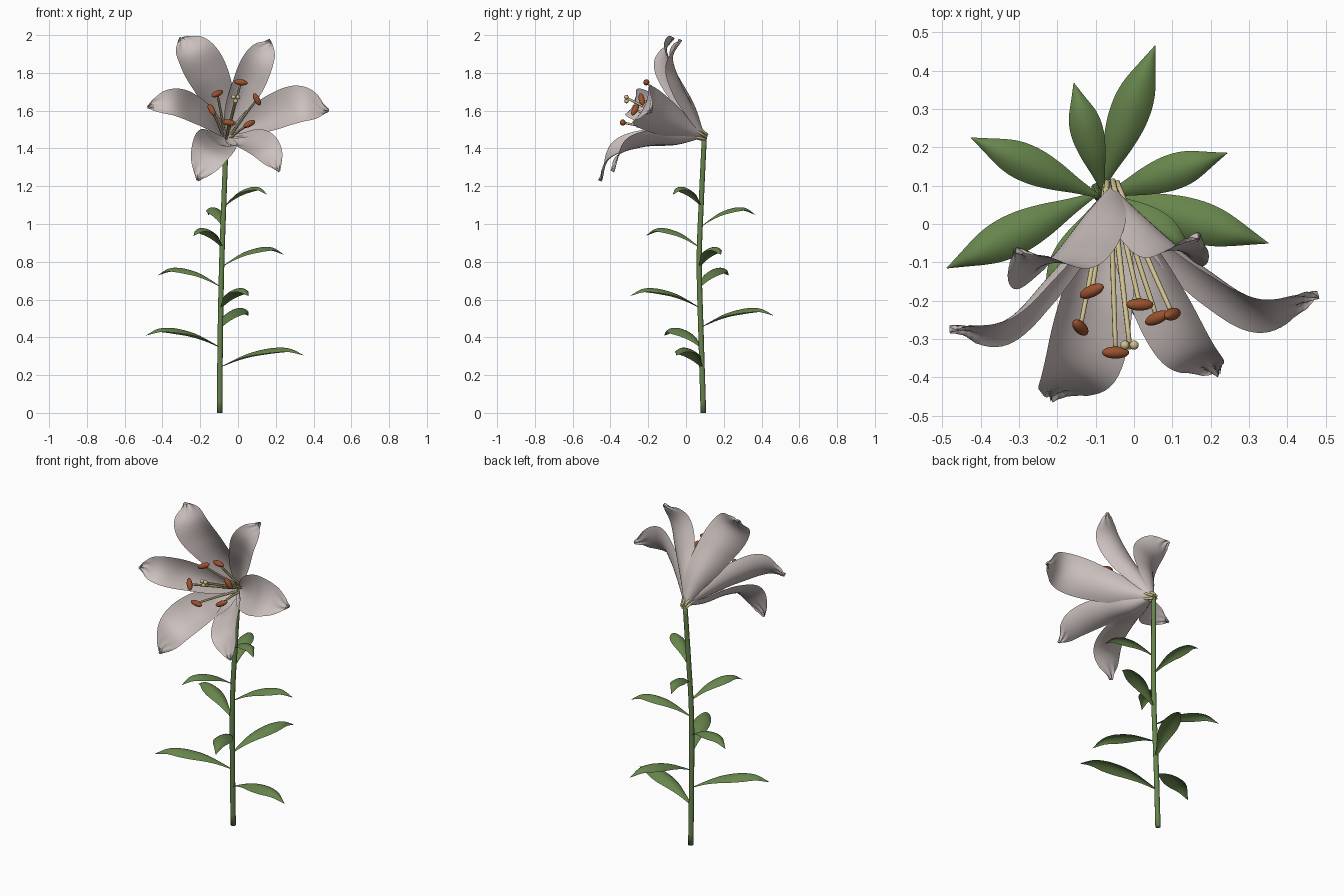
import bpy, bmesh, math
from mathutils import Vector

if "Cube" in bpy.data.objects:
    bpy.data.objects.remove(bpy.data.objects["Cube"])


def material(name, rgb):
    m = bpy.data.materials.new(name)
    m.diffuse_color = (*rgb, 1)
    m.use_nodes = True
    m.node_tree.nodes["Principled BSDF"].inputs["Base Color"].default_value = m.diffuse_color
    return m


GREEN = material("leaf_green", (0.135, 0.232, 0.072))
PETAL = material("petal_pale_grey", (0.60, 0.53, 0.51))
CREAM = material("filament_cream", (0.62, 0.53, 0.27))
RUST = material("anther_rust", (0.33, 0.085, 0.026))


def spline(pts, t):
    """Smooth interpolation through evenly spaced points (numbers or vectors)."""
    n = len(pts) - 1
    i = min(int(t * n), n - 1)
    u = t * n - i
    b, c = pts[i], pts[i + 1]
    a = pts[i - 1] if i > 0 else b * 2 - c
    d = pts[i + 2] if i + 2 <= n else c * 2 - b
    return (b * 2 + (c - a) * u + (a * 2 - b * 5 + c * 4 - d) * u ** 2
            + (b * 3 - a - c * 3 + d) * u ** 3) * 0.5


def finish(bm, name, mat):
    mesh = bpy.data.meshes.new(name)
    bm.normal_update()
    bm.to_mesh(mesh)
    bm.free()
    mesh.materials.append(mat)
    for p in mesh.polygons:
        p.use_smooth = True
    ob = bpy.data.objects.new(name, mesh)
    bpy.context.collection.objects.link(ob)
    return ob


def blade(name, mat, pts, widths, half, side, cup0, cup1, ripple=0.0, rows=28, cols=10):
    """Leaf or petal: a cupped strip swept along a path."""
    pts = [Vector(p) for p in pts]
    bm = bmesh.new()
    grid = []
    for r in range(rows + 1):
        t = r / rows
        p = spline(pts, t)
        tan = (spline(pts, min(t + 0.01, 1)) - spline(pts, max(t - 0.01, 0))).normalized()
        s = (side - tan * side.dot(tan)).normalized()
        nrm = s.cross(tan)
        w = max(spline(widths, t), 0.015) * half
        cup = cup0 + (cup1 - cup0) * t
        crinkle = ripple * max(0, (t - 0.86) / 0.14)
        row = []
        for c in range(cols + 1):
            u = 2 * c / cols - 1
            off = -cup * w * u * u + crinkle * math.sin(u * 8 + t * 40)
            row.append(bm.verts.new(p + s * (w * u) + nrm * off))
        grid.append(row)
    for r in range(rows):
        for c in range(cols):
            bm.faces.new((grid[r][c], grid[r + 1][c], grid[r + 1][c + 1], grid[r][c + 1]))
    return finish(bm, name, mat)


def tube(name, mat, pts, r0, r1, rows=12, sides=10):
    """Tapered round rod along a path, capped at both ends."""
    pts = [Vector(p) for p in pts]
    bm = bmesh.new()
    rings = []
    for i in range(rows + 1):
        t = i / rows
        p = spline(pts, t)
        tan = (spline(pts, min(t + 0.01, 1)) - spline(pts, max(t - 0.01, 0))).normalized()
        x = tan.cross(Vector((1, 0.2, 0.1))).normalized()
        y = tan.cross(x)
        rad = r0 + (r1 - r0) * t
        rings.append([bm.verts.new(p + (x * math.cos(a) + y * math.sin(a)) * rad)
                      for a in (2 * math.pi * k / sides for k in range(sides))])
    for a, b in zip(rings, rings[1:]):
        for k in range(sides):
            j = (k + 1) % sides
            bm.faces.new((a[k], a[j], b[j], b[k]))
    bm.faces.new(rings[0][::-1])
    bm.faces.new(rings[-1])
    return finish(bm, name, mat)


def ellipsoid(name, mat, centre, direction, length, radius):
    bm = bmesh.new()
    bmesh.ops.create_uvsphere(bm, u_segments=14, v_segments=10, radius=1)
    ob = finish(bm, name, mat)
    ob.location = centre
    ob.scale = (radius, radius, length)
    ob.rotation_euler = Vector(direction).to_track_quat('Z', 'Y').to_euler()
    return ob


# Stem
STEM = [Vector(p) for p in ((-0.097, 0.092, 0), (-0.094, 0.08, 0.4), (-0.086, 0.07, 0.8),
                            (-0.074, 0.082, 1.14), (-0.062, 0.097, 1.46))]
tube("stem", GREEN, STEM, 0.015, 0.0135, rows=24, sides=12)

# Leaves: height where each leaves the stem, and its tip
LEAVES = [(0.242, (0.35, -0.05, 0.31)), (0.347, (-0.488, -0.115, 0.415)),
          (0.452, (0.055, 0.465, 0.52)), (0.557, (0.055, -0.295, 0.62)),
          (0.665, (-0.425, 0.225, 0.73)), (0.775, (0.243, 0.185, 0.84)),
          (0.875, (-0.235, -0.212, 0.94)), (0.985, (-0.157, 0.368, 1.05)),
          (1.093, (0.155, -0.07, 1.155))]
LEAF_W = [0.08, 0.40, 0.78, 1.0, 0.95, 0.58, 0.02]
RISE = [0, 0.038, 0.071, 0.092, 0.103, 0.098, 0.063]
for i, (z, tip) in enumerate(LEAVES):
    tip = Vector(tip)
    base = spline(STEM, z / 1.46)
    base.z = z
    span = tip - base
    span.z = 0
    path = [base + span * (k / 6) + Vector((0, 0, RISE[k])) for k in range(7)]
    blade(f"leaf_{i + 1}", GREEN, path, LEAF_W, 0.018 + 0.08 * span.length,
          Vector((0, 0, 1)).cross(span).normalized(), -0.3, -0.62)

# Petals: path, half width and tip cupping, fanned around the flower axis
BASE = Vector((-0.06, 0.10, 1.46))
AXIS = Vector((0.08, -0.90, 0.42)).normalized()
PETALS = [
    ("upper_left", 0.112, 0.25, [(-0.10, 0.042, 1.62), (-0.165, -0.053, 1.78), (-0.235, -0.107, 1.90), (-0.31, -0.07, 1.985)]),
    ("upper_right", 0.086, 0.25, [(-0.01, 0.042, 1.60), (0.06, -0.028, 1.74), (0.115, -0.07, 1.87), (0.17, -0.03, 1.975)]),
    ("left", 0.084, 0.2, [(-0.135, -0.03, 1.52), (-0.235, -0.155, 1.59), (-0.345, -0.265, 1.635), (-0.48, -0.275, 1.62)]),
    ("right", 0.112, 0.1, [(0.065, -0.02, 1.515), (0.205, -0.138, 1.58), (0.338, -0.218, 1.625), (0.48, -0.185, 1.60)]),
    ("lower_left", 0.11, 0.1, [(-0.085, -0.05, 1.425), (-0.118, -0.22, 1.42), (-0.152, -0.388, 1.368), (-0.215, -0.455, 1.23)]),
    ("lower_right", 0.087, 0.1, [(0.0, -0.035, 1.43), (0.072, -0.18, 1.43), (0.148, -0.33, 1.39), (0.22, -0.39, 1.28)]),
]
PETAL_W = [0.12, 0.40, 0.66, 0.85, 0.97, 1.02, 0.94, 0.66, 0.05]
for name, half, tip_cup, pts in PETALS:
    out = Vector(pts[1]) - BASE
    blade("petal_" + name, PETAL, [BASE] + pts, PETAL_W, half,
          AXIS.cross(out).normalized(), 0.65, tip_cup, ripple=0.011, rows=36, cols=14)

# Stamens: anther centre and the direction it lies in
STAMENS = [((-0.11, -0.175, 1.69), (0.055, 0.025, 0.025)),
           ((-0.14, -0.27, 1.605), (0.03, -0.03, -0.055)),
           ((-0.048, -0.335, 1.537), (0.07, 0, -0.01)),
           ((0.015, -0.21, 1.75), (0.07, 0, -0.008)),
           ((0.06, -0.245, 1.53), (0.055, 0.025, 0.027)),
           ((0.10, -0.235, 1.66), (0.03, 0.01, -0.055))]
CORE = AXIS * 0.3 + BASE


def filament(name, tip, radius):
    tip = Vector(tip)
    spread = tip - CORE
    start = BASE - AXIS * 0.008 + (spread - AXIS * spread.dot(AXIS)) * 0.12
    mid = start.lerp(tip, 0.5) + AXIS * 0.012
    tube(name, CREAM, [start, mid, tip], radius, radius * 0.8, rows=10, sides=8)


for i, (pos, direction) in enumerate(STAMENS):
    filament(f"filament_{i + 1}", pos, 0.0075)
    ellipsoid(f"anther_{i + 1}", RUST, pos, direction, 0.036, 0.016)

# Pistil with a three lobed tip
TIP = Vector((-0.012, -0.31, 1.665))
filament("style", TIP, 0.008)
for k in range(3):
    a = 2 * math.pi * k / 3 + 0.5
    ellipsoid(f"stigma_{k + 1}", CREAM, TIP + Vector((math.cos(a), -0.4, math.sin(a))) * 0.014,
              AXIS, 0.012, 0.012)
